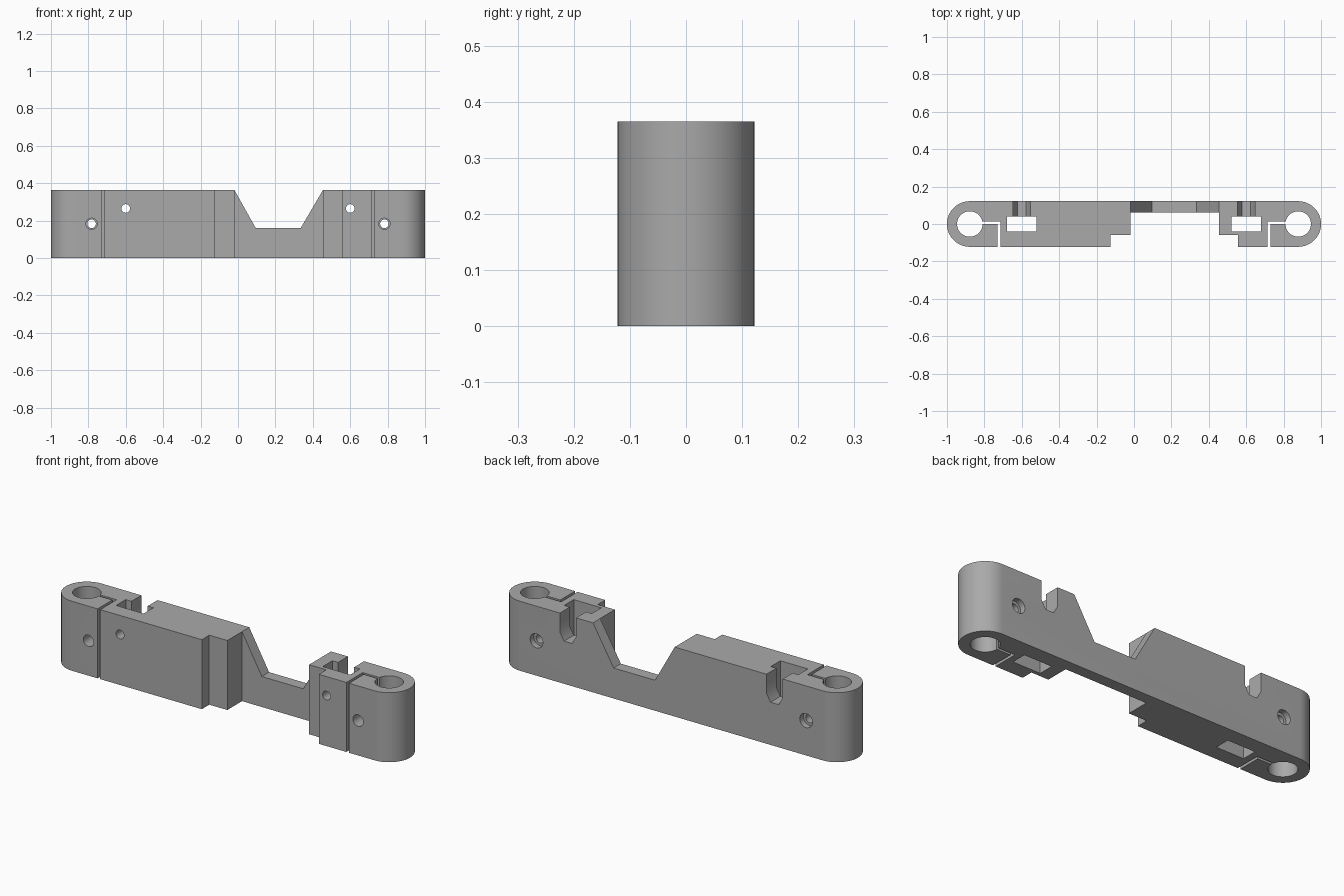
import bpy
import bmesh
from math import cos, sin, pi, radians
from mathutils import Vector

if "Cube" in bpy.data.objects:
    bpy.data.objects.remove(bpy.data.objects["Cube"], do_unlink=True)

HEIGHT, R, END = 0.365, 0.122, 0.878

grey = bpy.data.materials.new("plain grey")
grey.use_nodes = True
colour = (0.4, 0.4, 0.4, 1)
grey.diffuse_color = colour
grey.node_tree.nodes["Principled BSDF"].inputs["Base Color"].default_value = colour


def arc(cx, cy, r, start, end, steps):
    angles = [radians(start + (end - start) * i / steps) for i in range(steps + 1)]
    return [(cx + r * cos(a), cy + r * sin(a)) for a in angles]


def circle(cx, cy, r, n=48):
    return arc(cx, cy, r, 0, 360, n)[:-1]


def rect(x0, x1, y0, y1):
    return [(x0, y0), (x1, y0), (x1, y1), (x0, y1)]


def prism(name, profile, low, high, axis="Z"):
    """Extrude a profile along z, or an (x, z) profile along y."""
    bm = bmesh.new()
    place = (lambda a, b: (a, b, low)) if axis == "Z" else (lambda a, b: (a, low, b))
    face = bm.faces.new([bm.verts.new(place(a, b)) for a, b in profile])
    top = bmesh.ops.extrude_face_region(bm, geom=[face])["geom"]
    shift = Vector((0, 0, high - low)) if axis == "Z" else Vector((0, high - low, 0))
    bmesh.ops.translate(bm, vec=shift, verts=[v for v in top if isinstance(v, bmesh.types.BMVert)])
    bmesh.ops.recalc_face_normals(bm, faces=bm.faces)
    mesh = bpy.data.meshes.new(name)
    bm.to_mesh(mesh)
    bm.free()
    mesh.materials.append(grey)
    obj = bpy.data.objects.new(name, mesh)
    bpy.context.collection.objects.link(obj)
    return obj


# Bar with rounded ends and a stepped recess in the front
recess = [(-0.125, -R), (-0.125, -0.06), (-0.02, -0.06), (-0.02, 0.062),
          (0.455, 0.062), (0.455, -0.06), (0.555, -0.06), (0.555, -R)]
outline = (recess + arc(END, 0, R, -90, 90, 32) + arc(-END, 0, R, 90, 270, 32))
body = prism("clamp_bar", outline, 0, HEIGHT)

cutters = []


def cut(name, profile, low=-0.1, high=0.5, axis="Z"):
    cutter = prism(name, profile, low, high, axis)
    cutter.hide_render = True
    cutters.append(cutter)


# Sloped notch in the thin rear wall
cut("wall_notch", [(0.095, 0.16), (0.335, 0.16), (0.455, HEIGHT), (0.475, 0.4),
                   (-0.04, 0.4), (-0.02, HEIGHT)], 0.03, 0.2, "Y")

for s in (-1, 1):
    # Rod hole and the L-shaped clamping slit
    cut("rod_hole", circle(s * END, 0, 0.068, 64))
    cut("clamp_slit", [(s * x, y) for x, y in
                       [(0.87, 0), (0.73, 0), (0.73, -0.2), (0.715, -0.2),
                        (0.715, 0.014), (0.87, 0.014)]])
    # Clamp screw: wide in front, narrow behind, recessed at the rear
    cx, cz = s * 0.783, 0.183
    cut("screw_clearance", circle(cx, cz, 0.03), -0.2, 0.007, "Y")
    cut("screw_thread", circle(cx, cz, 0.023), -0.1, 0.2, "Y")
    cut("screw_recess", circle(cx, cz, 0.037), 0.092, 0.2, "Y")
    # Pocket, its front screw hole and the open rear slot
    px, pz, r = s * 0.6, 0.265, 0.047
    cut("pocket", rect(px - 0.08, px + 0.08, -0.04, 0.04))
    cut("pocket_screw_hole", circle(px, pz, 0.023), -0.2, 0.0, "Y")
    cut("rear_slot", [(px - r, pz), (px - r / 2, pz - r * 0.87), (px + r / 2, pz - r * 0.87),
                      (px + r, pz), (px + r, 0.5), (px - r, 0.5)], 0.0, 0.2, "Y")

for cutter in cutters:
    mod = body.modifiers.new(cutter.name, "BOOLEAN")
    mod.operation = "DIFFERENCE"
    mod.solver = "EXACT"
    mod.object = cutter

# Bake the cuts and drop the cutters
bpy.context.view_layer.update()
result = bpy.data.meshes.new_from_object(
    body.evaluated_get(bpy.context.evaluated_depsgraph_get()))
body.modifiers.clear()
body.data = result
for cutter in cutters:
    bpy.data.objects.remove(cutter, do_unlink=True)
result.materials.clear()
result.materials.append(grey)

bpy.ops.object.select_all(action="DESELECT")
body.select_set(True)
bpy.context.view_layer.objects.active = body
bpy.ops.object.shade_smooth_by_angle(angle=radians(30))
